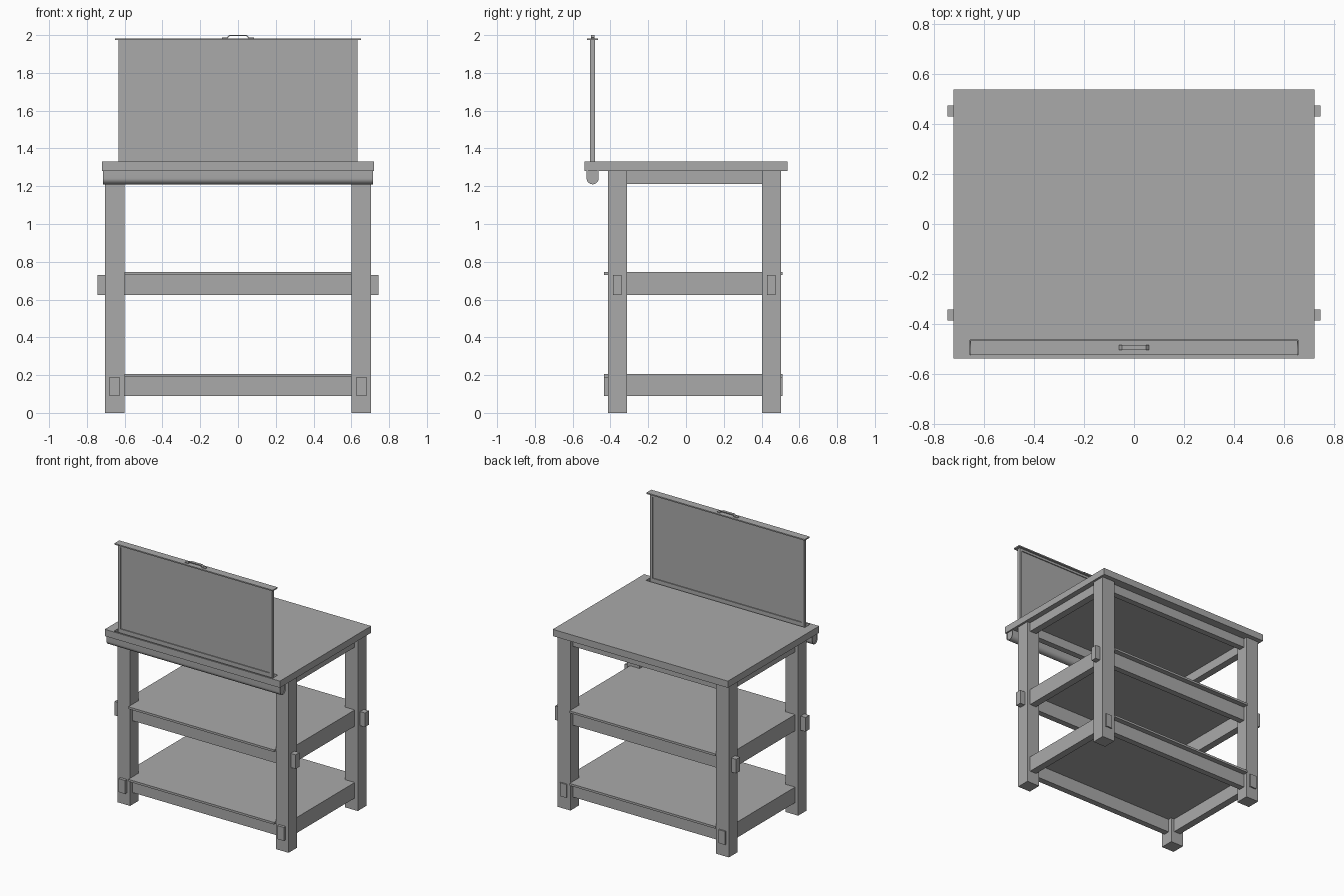
import bpy, bmesh, math

old = bpy.data.objects.get("Cube")
if old:
    bpy.data.objects.remove(old)

grey = bpy.data.materials.new("neutral_grey")
grey.use_nodes = True
colour = (0.4, 0.4, 0.4, 1)
grey.diffuse_color = colour
grey.node_tree.nodes["Principled BSDF"].inputs["Base Color"].default_value = colour


def finish(name, bm):
    bmesh.ops.recalc_face_normals(bm, faces=bm.faces)
    mesh = bpy.data.meshes.new(name)
    bm.to_mesh(mesh)
    bm.free()
    mesh.materials.append(grey)
    obj = bpy.data.objects.new(name, mesh)
    bpy.context.collection.objects.link(obj)
    return obj


def box(name, xs, ys, zs):
    bm = bmesh.new()
    bmesh.ops.create_cube(bm, size=1)
    for v in bm.verts:
        v.co = [(r[0] + r[1]) / 2 + c * (r[1] - r[0]) for c, r in zip(v.co, (xs, ys, zs))]
    return finish(name, bm)


def prism(name, outline, axis, lo, hi):
    """Extrude a 2D outline along an axis."""
    bm = bmesh.new()

    def place(p, d):
        co = list(p)
        co.insert(axis, d)
        return co
    face = bm.faces.new([bm.verts.new(place(p, lo)) for p in outline])
    res = bmesh.ops.extrude_face_region(bm, geom=[face])
    for v in res["geom"]:
        if isinstance(v, bmesh.types.BMVert):
            v.co[axis] = hi
    return finish(name, bm)


def ring(name, outer, inner, axis, lo, hi):
    """Slab with a rectangular hole; rectangles are (a0, a1, b0, b1)."""
    bm = bmesh.new()
    loops = []
    for a0, a1, b0, b1 in (outer, inner):
        for d in (lo, hi):
            loop = []
            for p in ((a0, b0), (a1, b0), (a1, b1), (a0, b1)):
                co = list(p)
                co.insert(axis, d)
                loop.append(bm.verts.new(co))
            loops.append(loop)
    for a, b in ((0, 1), (1, 3), (3, 2), (2, 0)):
        for i in range(4):
            j = (i + 1) % 4
            bm.faces.new((loops[a][i], loops[a][j], loops[b][j], loops[b][i]))
    return finish(name, bm)


LEG_X = (0.6, 0.705)
FRONT, BACK = (-0.412, -0.312), (0.402, 0.502)
RAIL_X = (0.627, 0.68)
RAIL_Y = {"front": (-0.386, -0.341), "back": (0.429, 0.474)}
OVER_Y = (-0.433, 0.512)
SPAN_Y = (FRONT[1], BACK[0])


def mirror(r, s):
    return tuple(sorted(s * v for v in r))


# Legs
for side, s in (("left", 1), ("right", -1)):
    for end, ys in (("front", FRONT), ("back", BACK)):
        box(f"{end}_{side}_leg", mirror(LEG_X, s), ys, (0, 1.28))

# Rails: middle long rails and lower side rails pass through the legs
levels = (("lower", 0.09, 0.19, 0.6, OVER_Y),
          ("middle", 0.625, 0.73, 0.745, SPAN_Y),
          ("upper", 1.212, 1.28, 0.6, SPAN_Y))
for level, z0, z1, half, span in levels:
    for end, ys in RAIL_Y.items():
        box(f"{level}_{end}_rail", (-half, half), ys, (z0, z1))
    for side, s in (("left", 1), ("right", -1)):
        box(f"{level}_{side}_rail", mirror(RAIL_X, s), span, (z0, z1))

# Shelves notched around the legs
n, w = LEG_X[0], RAIL_X[1]
(y0, y3), (y1, y2) = OVER_Y, SPAN_Y
half_outline = [(n, y0), (n, y1), (w, y1), (w, y2), (n, y2), (n, y3)]
outline = half_outline + [(-x, y) for x, y in reversed(half_outline)]
for level, z in (("lower", 0.19), ("middle", 0.73)):
    prism(f"{level}_shelf", outline, 2, z, z + 0.016)

# Table top with a slot for the screen
ring("table_top", (-0.721, 0.721, -0.537, 0.537), (-0.654, 0.654, -0.524, -0.464),
     2, 1.28, 1.33)

# Rounded trough under the slot
YC, R, T = -0.494, 0.032, 0.006


def u_path(r):
    arc = [math.pi * (1 + i / 16) for i in range(17)]
    low = 1.21 + R
    return [(YC - r, 1.28)] + [(YC + r * math.cos(a), low + r * math.sin(a)) for a in arc] \
        + [(YC + r, 1.28)]


trough = prism("screen_trough", u_path(R) + u_path(R - T)[::-1], 0, -0.716, 0.716)
bpy.context.view_layer.objects.active = trough
trough.select_set(True)
bpy.ops.object.shade_smooth_by_angle(angle=math.radians(35))
trough.select_set(False)
for side, s in (("left", 1), ("right", -1)):
    prism(f"{side}_trough_cap", u_path(R - T), 0, s * 0.704, s * 0.71)

# Lift-up screen: frame, recessed panel, top bar
ring("screen_frame", (-0.633, 0.633, 1.25, 1.978), (-0.613, 0.613, 1.35, 1.957),
     1, -0.507, -0.481)
box("screen_panel", (-0.615, 0.615), (-0.5, -0.488), (1.348, 1.959))
box("screen_top_bar", (-0.652, 0.652), (-0.523, -0.465), (1.974, 1.983))

# Handle: bent strip with flat feet
top = [(-0.085, 1.988), (-0.06, 1.988), (-0.047, 2.0)]
under = [(-0.085, 1.983), (-0.057, 1.983), (-0.044, 1.994)]
path = top + [(-x, z) for x, z in reversed(top)]
path += under_side if (under_side := [(-x, z) for x, z in under]) else []
path += under[::-1]
prism("screen_handle", path, 1, -0.504, -0.484)
